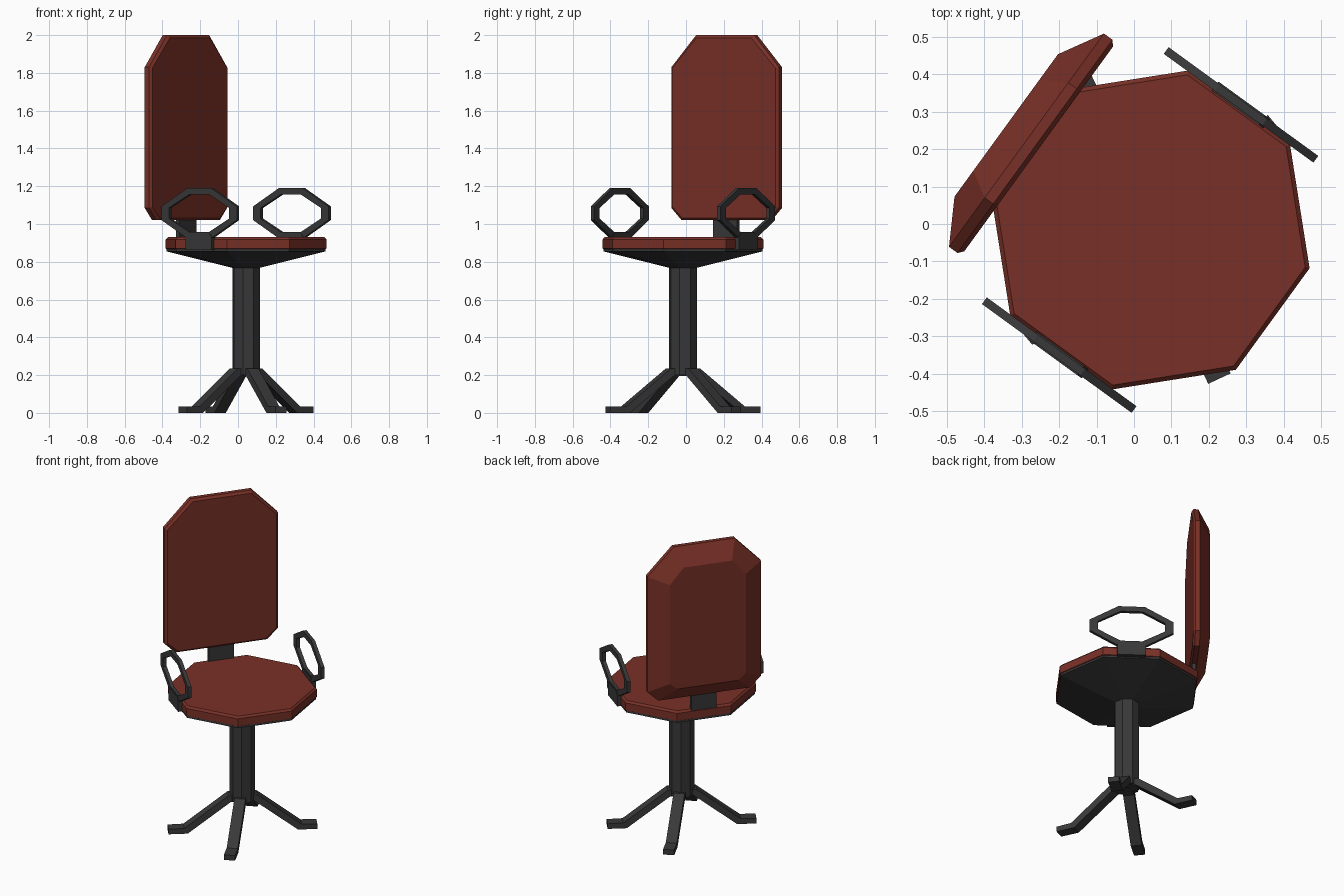
import bpy, bmesh, math
from mathutils import Matrix, Vector

if "Cube" in bpy.data.objects:
    bpy.data.objects.remove(bpy.data.objects["Cube"])

# whole chair is turned 54 degrees: local front is -y
PLACE = Matrix.Translation((0.043, -0.016, 0)) @ Matrix.Rotation(math.radians(54), 4, 'Z')

def material(name, rgb):
    m = bpy.data.materials.new(name)
    m.diffuse_color = (*rgb, 1)
    m.use_nodes = True
    m.node_tree.nodes["Principled BSDF"].inputs["Base Color"].default_value = m.diffuse_color
    return m

RED = material("dark red upholstery", (0.19, 0.03, 0.02))
GREY = material("charcoal metal", (0.04, 0.04, 0.04))

def loft(name, rings, mat, closed=False, turn=0):
    """Skin equal-length rings; cap the ends, or join last to first if closed."""
    bm = bmesh.new()
    loops = [[bm.verts.new(p) for p in r] for r in rings]
    n = len(loops[0])
    pairs = list(zip(loops, loops[1:]))
    if closed:
        pairs.append((loops[-1], loops[0]))
    else:
        bm.faces.new(loops[0])
        bm.faces.new(loops[-1])
    for a, b in pairs:
        for i in range(n):
            j = (i + 1) % n
            bm.faces.new((a[i], a[j], b[j], b[i]))
    bmesh.ops.recalc_face_normals(bm, faces=bm.faces)
    me = bpy.data.meshes.new(name)
    bm.to_mesh(me)
    bm.free()
    me.transform(PLACE @ Matrix.Rotation(math.radians(turn), 4, 'Z'))
    me.materials.append(mat)
    ob = bpy.data.objects.new(name, me)
    bpy.context.collection.objects.link(ob)
    return ob

def octagon(r, z):
    return [(r * math.cos(math.radians(22.5 + 45 * i)),
             r * math.sin(math.radians(22.5 + 45 * i)), z) for i in range(8)]

def extrude_x(profile, x0, x1):
    return [[(x, y, z) for y, z in profile] for x in (x0, x1)]

# seat cushion, pan beneath and column
loft("seat", [octagon(0.428, 0.865), octagon(0.438, 0.87), octagon(0.438, 0.918), octagon(0.426, 0.93)], RED)
loft("seat_pan", [octagon(0.075, 0.768), octagon(0.433, 0.855), octagon(0.433, 0.87)], GREY)
loft("column", [octagon(0.075, 0.2), octagon(0.075, 0.78)], GREY)

# backrest: chamfered outline with flat front and bulging back
def outline(y, side, bottom, top, z0, z1, z2, z3):
    right = [(bottom, z0), (side, z1), (side, z2), (top, z3)]
    return [(x, y, z) for x, z in right] + [(-x, y, z) for x, z in reversed(right)]

loft("backrest", [
    outline(0.368, 0.338, 0.272, 0.180, 1.032, 1.09, 1.825, 1.985),
    outline(0.380, 0.352, 0.285, 0.190, 1.020, 1.085, 1.83, 2.0),
    outline(0.408, 0.352, 0.285, 0.190, 1.020, 1.085, 1.83, 2.0),
    outline(0.475, 0.235, 0.190, 0.150, 1.11, 1.15, 1.79, 1.89)], RED)

# bracket joining seat and backrest
loft("back_bracket", extrude_x([(0.38, 0.88), (0.403, 0.88), (0.403, 1.07), (0.38, 1.07)],
                               -0.078, 0.078), GREY)

# armrests: elongated octagonal hoops on short stems
def hoop(x, a, b, c, d):
    q = [(a, d), (b, c)]
    half = [(-b, c), (-a, d), (a, d), (b, c)]
    return [(x, y, 1.057 + z) for y, z in half] + [(x, -y, 1.057 - z) for y, z in half]

for s, side in ((1, "right"), (-1, "left")):
    x0, x1 = s * 0.402, s * 0.424
    big, small = (0.078, 0.247, 0.036, 0.133), (0.064, 0.197, 0.028, 0.1)
    loft(side + "_armrest", [hoop(x0, *big), hoop(x1, *big), hoop(x1, *small), hoop(x0, *small)],
         GREY, closed=True)
    loft(side + "_armrest_stem", extrude_x(
        [(-0.085, 0.862), (0.085, 0.862), (0.085, 0.93), (0.07, 0.95), (-0.07, 0.95), (-0.085, 0.93)],
        s * 0.398, s * 0.428), GREY)

# four splayed legs with flat feet
LEG = [(0.02, 0.235), (0.085, 0.235), (0.345, 0.035), (0.438, 0.033), (0.438, 0),
       (0.325, 0), (0.07, 0.195), (0.02, 0.195)]
for i, angle in enumerate((-65, 40, 115, 220)):
    loft(f"leg_{i + 1}", extrude_x(LEG, -0.033, 0.033), GREY, turn=angle - 54 - 90)
